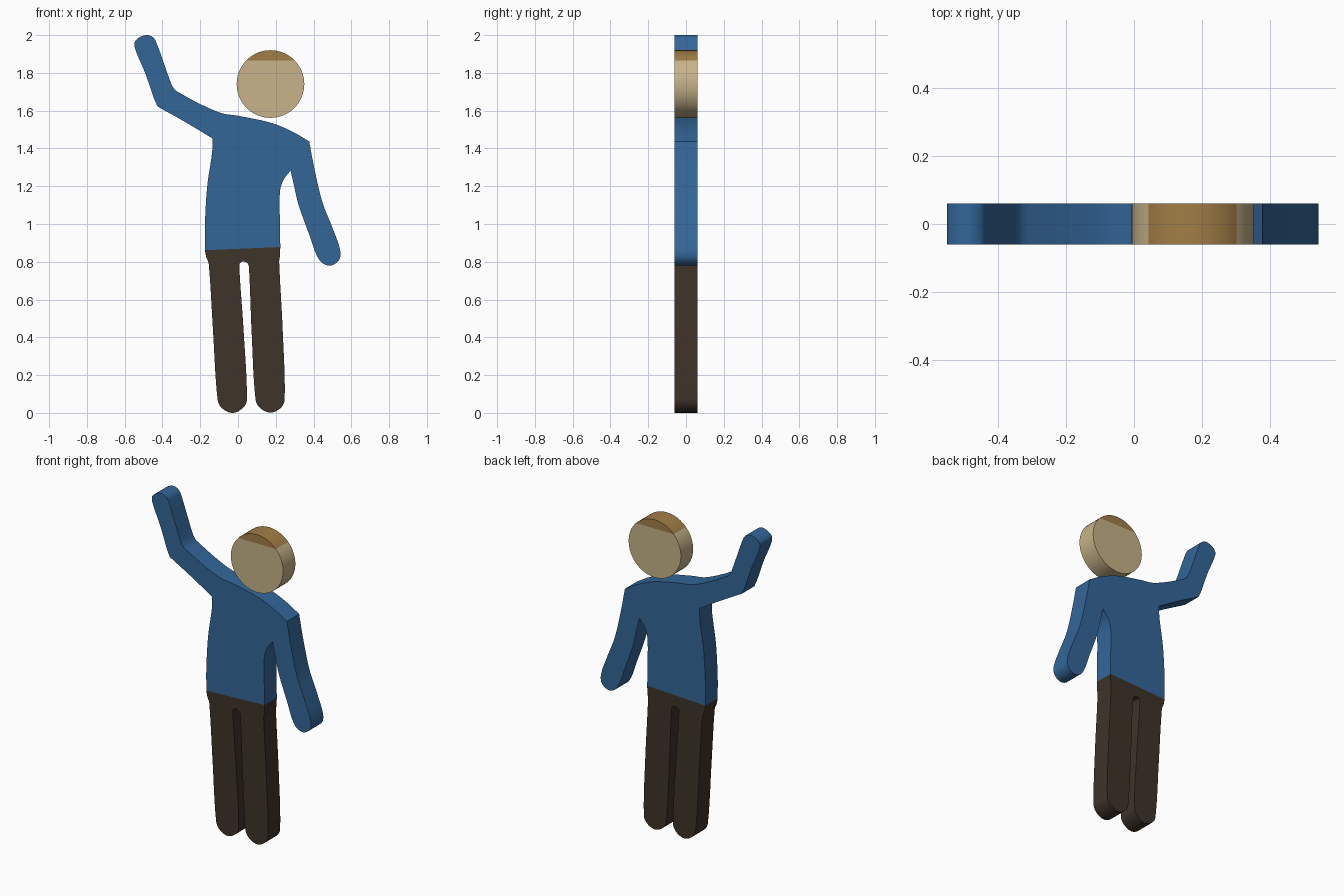
import bpy, bmesh, math
from mathutils import Vector

old = bpy.data.objects.get("Cube")
if old:
    bpy.data.objects.remove(old, do_unlink=True)

HALF_DEPTH = 0.06


def material(name, srgb):
    rgb = [((c / 255 + 0.055) / 1.055) ** 2.4 for c in srgb]
    m = bpy.data.materials.new(name)
    m.use_nodes = True
    m.diffuse_color = (*rgb, 1)
    bsdf = m.node_tree.nodes["Principled BSDF"]
    bsdf.inputs["Base Color"].default_value = (*rgb, 1)
    bsdf.inputs["Roughness"].default_value = 0.8
    return m


blue = material("blue shirt", (51, 102, 153))
brown = material("dark brown trousers", (62, 51, 41))
skin = material("tan skin", (199, 179, 136))
hair_col = material("brown hair", (162, 126, 70))


def spline(points, steps=6):
    """Smooth open curve through the points (last point left out)."""
    p = [Vector(q) for q in points]
    p = [p[0]] + p + [p[-1]]
    out = []
    for a, b, c, d in zip(p, p[1:], p[2:], p[3:]):
        n = steps if len(points) > 2 else 1
        # scale tangents to each span so unequal spacing does not overshoot
        span = (c - b).length
        tb = (c - a).normalized() * span
        tc = (d - b).normalized() * span
        for i in range(n):
            t = i / n
            out.append(b * (2*t**3 - 3*t**2 + 1) + tb * (t**3 - 2*t**2 + t)
                       + c * (3*t**2 - 2*t**3) + tc * (t**3 - t**2))
    return out


def outline(runs):
    """Join smooth runs into a loop, with sharp corners where runs meet."""
    pts = []
    for run, nxt in zip(runs, runs[1:] + runs[:1]):
        pts += spline(run + [nxt[0]])
    return pts


def arc(cx, cz, r, a0, a1, n):
    return [Vector((cx + r * math.cos(a0 + (a1 - a0) * i / n),
                    cz + r * math.sin(a0 + (a1 - a0) * i / n))) for i in range(n + 1)]


def slab(name, pts, mat):
    """Extrude an x-z outline through the thickness of the figure."""
    bm = bmesh.new()
    face = bm.faces.new([bm.verts.new((p[0], -HALF_DEPTH, p[1])) for p in pts])
    res = bmesh.ops.extrude_face_region(bm, geom=[face], use_keep_orig=True)
    verts = [g for g in res["geom"] if isinstance(g, bmesh.types.BMVert)]
    bmesh.ops.translate(bm, verts=verts, vec=(0, 2 * HALF_DEPTH, 0))
    bmesh.ops.recalc_face_normals(bm, faces=bm.faces)
    bmesh.ops.triangulate(bm, faces=[f for f in bm.faces if len(f.verts) > 4])
    me = bpy.data.meshes.new(name)
    bm.to_mesh(me)
    bm.free()
    me.materials.append(mat)
    ob = bpy.data.objects.new(name, me)
    bpy.context.collection.objects.link(ob)
    bpy.ops.object.select_all(action="DESELECT")
    ob.select_set(True)
    bpy.context.view_layer.objects.active = ob
    bpy.ops.object.shade_smooth_by_angle(angle=math.radians(30))
    return ob


# Shirt with one raised arm and one hanging arm
slab("shirt", outline([
    # raised hand and inner forearm
    [(-0.426, 1.622), (-0.445, 1.665), (-0.49, 1.795), (-0.547, 1.935), (-0.542, 1.972),
     (-0.49, 2.0), (-0.45, 1.988), (-0.428, 1.95), (-0.385, 1.83), (-0.35, 1.735)],
    # upper arm and shoulders
    [(-0.33, 1.706), (-0.21, 1.64), (-0.087, 1.587), (0.0, 1.573), (0.177, 1.535),
     (0.29, 1.488)],
    # outer hanging arm, hand, inner arm
    [(0.377, 1.437), (0.405, 1.29), (0.447, 1.115), (0.5, 0.98), (0.54, 0.865),
     (0.535, 0.81), (0.485, 0.78), (0.43, 0.81), (0.375, 0.95), (0.32, 1.103),
     (0.295, 1.21)],
    # armpit and side
    [(0.278, 1.283), (0.24, 1.232), (0.222, 1.17), (0.222, 1.0)],
    # hem
    [(0.224, 0.878)],
    # other side
    [(-0.175, 0.861), (-0.175, 1.0), (-0.163, 1.2), (-0.137, 1.38)],
    # underside of raised arm
    [(-0.135, 1.453), (-0.28, 1.54)],
]), blue)

# Trousers with two rounded legs
slab("trousers", outline([
    [(-0.175, 0.861), (-0.168, 0.825), (-0.155, 0.79), (-0.132, 0.43), (-0.108, 0.07),
     (-0.085, 0.025), (-0.03, 0.0), (0.025, 0.025), (0.047, 0.07), (0.03, 0.43),
     (0.007, 0.77), (0.012, 0.795), (0.03, 0.801), (0.05, 0.792), (0.058, 0.77),
     (0.072, 0.43), (0.093, 0.07), (0.118, 0.025), (0.172, 0.002), (0.225, 0.025),
     (0.247, 0.07), (0.237, 0.43), (0.218, 0.8), (0.222, 0.83)],
    [(0.224, 0.878)],
]), brown)

# Round head with a straight hairline
CX, CZ, R, HAIRLINE = 0.172, 1.741, 0.179, 1.865
a = math.asin((HAIRLINE - CZ) / R)
slab("head", arc(CX, CZ, R, math.pi - a, 2 * math.pi + a, 48), skin)
slab("hair", arc(CX, CZ, R, a, math.pi - a, 18), hair_col)
